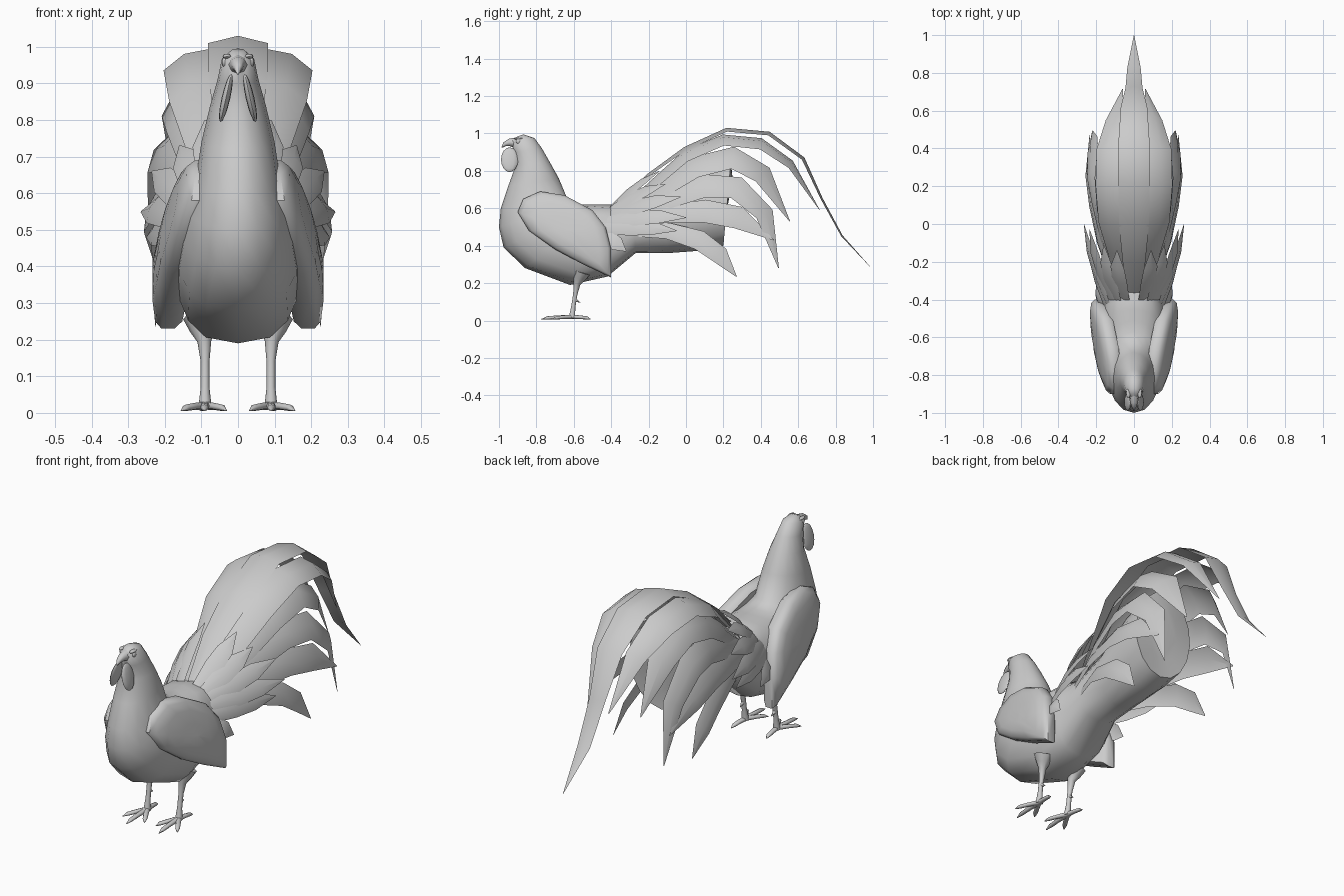
import bpy, bmesh, math
from mathutils import Vector

cube = bpy.data.objects.get("Cube")
if cube:
    bpy.data.objects.remove(cube)

grey = bpy.data.materials.new("plain_grey")
grey.use_nodes = True
grey.diffuse_color = (0.6, 0.6, 0.6, 1)
grey.node_tree.nodes["Principled BSDF"].inputs["Base Color"].default_value = (0.6, 0.6, 0.6, 1)


def finish(name, bm, angle=45, closed=True):
    bmesh.ops.remove_doubles(bm, verts=bm.verts, dist=0.0005)
    if closed:
        bmesh.ops.recalc_face_normals(bm, faces=bm.faces)
    mesh = bpy.data.meshes.new(name)
    bm.to_mesh(mesh)
    bm.free()
    mesh.materials.append(grey)
    ob = bpy.data.objects.new(name, mesh)
    bpy.context.collection.objects.link(ob)
    bpy.ops.object.select_all(action='DESELECT')
    ob.select_set(True)
    bpy.context.view_layer.objects.active = ob
    bpy.ops.object.shade_smooth_by_angle(angle=math.radians(angle))
    return ob


def loft(bm, rings):
    rows = [[bm.verts.new(p) for p in ring] for ring in rings]
    n = len(rows[0])
    for a, b in zip(rows, rows[1:]):
        for i in range(n):
            bm.faces.new((a[i], a[(i + 1) % n], b[(i + 1) % n], b[i]))
    bm.faces.new(rows[0])
    bm.faces.new(rows[-1][::-1])


def tube(bm, points, radii, n=8, flat=1.0):
    """Round or flattened tube through points."""
    pts = [Vector(p) for p in points]
    rings = []
    for i, p in enumerate(pts):
        t = (pts[min(i + 1, len(pts) - 1)] - pts[max(i - 1, 0)]).normalized()
        u = t.cross(Vector((0, 0, 1)) if abs(t.z) < 0.8 else Vector((0, 1, 0))).normalized()
        v = u.cross(t)
        rings.append([p + radii[i] * (u * math.cos(k * math.tau / n) + v * flat * math.sin(k * math.tau / n))
                      for k in range(n)])
    loft(bm, rings)


def feather(name, path, widths, roll):
    """Creased blade along a path; roll 0 lies flat, 90 stands upright."""
    bm = bmesh.new()
    pts = [Vector(p) for p in path]
    a = math.radians(roll)
    rows = []
    for i, p in enumerate(pts):
        t = (pts[min(i + 1, len(pts) - 1)] - pts[max(i - 1, 0)]).normalized()
        side = (Vector((1, 0, 0)) - t * t.x).normalized()
        up = side.cross(t)
        across = side * math.cos(a) - up * math.sin(a)
        out = side * math.sin(a) + up * math.cos(a)
        w = widths[i]
        rows.append([bm.verts.new(q) for q in (p - across * w, p + out * w * .25, p + across * w)])
    for r, s in zip(rows, rows[1:]):
        for j in (0, 1):
            bm.faces.new((r[j], r[j + 1], s[j + 1], s[j]))
    return finish(name, bm, 50, closed=False)


def mirrored(ob):
    mod = ob.modifiers.new("mirror", 'MIRROR')
    mod.use_axis[0] = True
    return ob


# Body: rings from crown to tail core (front y, z, back y, z, half width)
sections = [(-.90, .985, -.87, .995, .018), (-.935, .96, -.81, .975, .044), (-.92, .90, -.77, .92, .056),
            (-.91, .83, -.73, .85, .076), (-.95, .72, -.68, .76, .1), (-.99, .60, -.63, .64, .118),
            (-1.0, .50, -.57, .62, .142), (-.975, .39, -.51, .62, .16), (-.86, .28, -.45, .62, .17),
            (-.62, .19, -.40, .62, .175), (-.42, .235, -.34, .60, .155), (-.27, .36, -.28, .60, .13),
            (-.1, .36, -.12, .68, .14), (.1, .375, .08, .8, .165), (.2, .40, .24, .85, .17),
            (.2, .5, .25, .75, .08)]
bm = bmesh.new()
rings = []
for i, (fy, fz, by, bz, w) in enumerate(sections):
    front, back = Vector((0, fy, fz)), Vector((0, by, bz))
    mid, half = (front + back) / 2, (front - back) / 2
    power = .72 if 7 < i < 12 else 1
    ring = []
    for k in range(16):
        s = math.sin(k * math.tau / 16)
        ring.append(mid + half * math.cos(k * math.tau / 16)
                    + Vector((w * math.copysign(abs(s) ** power, s), 0, 0)))
    rings.append(ring)
loft(bm, rings)
finish("body", bm, 60)

# Wing: puffed shell from a side outline, leaning outward toward the tip
outline = [(-.90, .58), (-.87, .65), (-.78, .69), (-.65, .67), (-.50, .59), (-.43, .50),
           (-.40, .38), (-.40, .23), (-.55, .30), (-.70, .38), (-.84, .48)]
bm = bmesh.new()
rings = []
for scale, puff in ((.05, -.05), (.92, -.05), (1, -.03), (1, .005), (.92, .024), (.7, .036), (.35, .04), (.02, .042)):
    ring = []
    for y, z in outline:
        y, z = -.62 + (y + .62) * scale, .48 + (z - .48) * scale
        lean = .182 + .10 * (y + .62) - .2 * max(0, z - .42)
        ring.append((lean + puff, y, z))
    rings.append(ring)
loft(bm, rings)
mirrored(finish("wing", bm, 45))

# Long arched tail feathers
feather("centre_tail_feather",
        [(0, -.38, .58), (0, -.2, .77), (0, 0, .91), (0, .22, 1.01), (0, .44, .99), (0, .62, .86),
         (0, .72, .65), (0, .83, .45), (0, 1, .27)],
        [.03, .06, .08, .082, .082, .07, .045, .035, .001], 0)
tail = [
    ("upper_tail_feather", 25, [.03, .06, .07, .07, .07, .05, .002],
     [(.05, -.35, .58), (.09, -.15, .75), (.125, 0, .88), (.14, .2, .965), (.135, .4, .945), (.105, .56, .835), (.06, .715, .59)]),
    ("second_tail_feather", 48, [.03, .06, .075, .08, .07, .002],
     [(.06, -.35, .55), (.11, -.15, .69), (.145, .05, .82), (.155, .25, .87), (.15, .41, .78), (.13, .555, .53)]),
    ("third_tail_feather", 62, [.03, .06, .07, .07, .055, .002],
     [(.08, -.35, .54), (.15, -.1, .65), (.19, .1, .72), (.215, .27, .71), (.22, .42, .57), (.22, .495, .28)]),
    ("fourth_tail_feather", 70, [.03, .05, .065, .065, .002],
     [(.10, -.35, .52), (.18, -.1, .57), (.215, .1, .585), (.235, .28, .55), (.235, .47, .43)]),
    ("lower_tail_feather", 75, [.03, .045, .055, .05, .002],
     [(.10, -.30, .48), (.17, -.1, .48), (.205, .07, .43), (.22, .18, .35), (.225, .27, .235)]),
]
for name, roll, widths, path in tail:
    mirrored(feather(name, path, widths, roll))

# Short saddle feathers over the rump
saddle = [((.05, -.40, .60), (.09, -.14, .80), 25), ((.09, -.40, .59), (.16, -.11, .73), 40),
          ((.12, -.40, .56), (.235, -.03, .66), 55), ((.14, -.42, .53), (.265, .0, .55), 65),
          ((.15, -.44, .49), (.25, -.05, .48), 75), ((.15, -.46, .45), (.2, -.32, .37), 80)]
for i, (base, tip, roll) in enumerate(saddle):
    b, t = Vector(base), Vector(tip)
    lift = Vector((.012, 0, .012))
    mirrored(feather("saddle_feather_%d" % (i + 1), [b, b.lerp(t, .35) + lift, b.lerp(t, .65) + lift, t],
                     [.03, .045, .04, .002], roll))

# Leg with thigh, shank, spur and toes
bm = bmesh.new()
tube(bm, [(.10, -.56, .26), (.097, -.572, .225), (.092, -.583, .195), (.09, -.592, .14), (.09, -.603, .07), (.09, -.61, .015)],
     [.05, .034, .019, .012, .012, .018], 10)
tube(bm, [(.09, -.59, .11), (.088, -.565, .095)], [.01, .001], 6)
for x, y in ((.092, -.775), (.155, -.715), (.032, -.715), (.10, -.51)):
    foot, tip = Vector((.09, -.61, .02)), Vector((x, y, .006))
    tube(bm, [foot, foot.lerp(tip, .45) + Vector((0, 0, .004)), foot.lerp(tip, .8) + Vector((0, 0, .005)), tip],
         [.014, .012, .011, .002], 8, .8)
mirrored(finish("leg", bm, 60))

# Beak
bm = bmesh.new()
tube(bm, [(0, -.90, .95), (0, -.945, .952), (0, -.97, .942), (0, -.985, .925)], [.03, .02, .012, .002])
finish("beak", bm, 50)


def blob(name, centre, size):
    bm = bmesh.new()
    bmesh.ops.create_uvsphere(bm, u_segments=12, v_segments=8, radius=1)
    for v in bm.verts:
        v.co = [m + c * s for m, c, s in zip(centre, v.co, size)]
    return mirrored(finish(name, bm, 60))


# Wattles splayed outward, eyes and brows
wattle = blob("wattle", (.033, -.943, .86), (.012, .046, .066))
for v in wattle.data.vertices:
    v.co.x -= (v.co.z - .86) * .22
blob("eye", (.036, -.895, .958), (.008, .014, .014))
blob("brow", (.03, -.895, .974), (.012, .026, .007))
